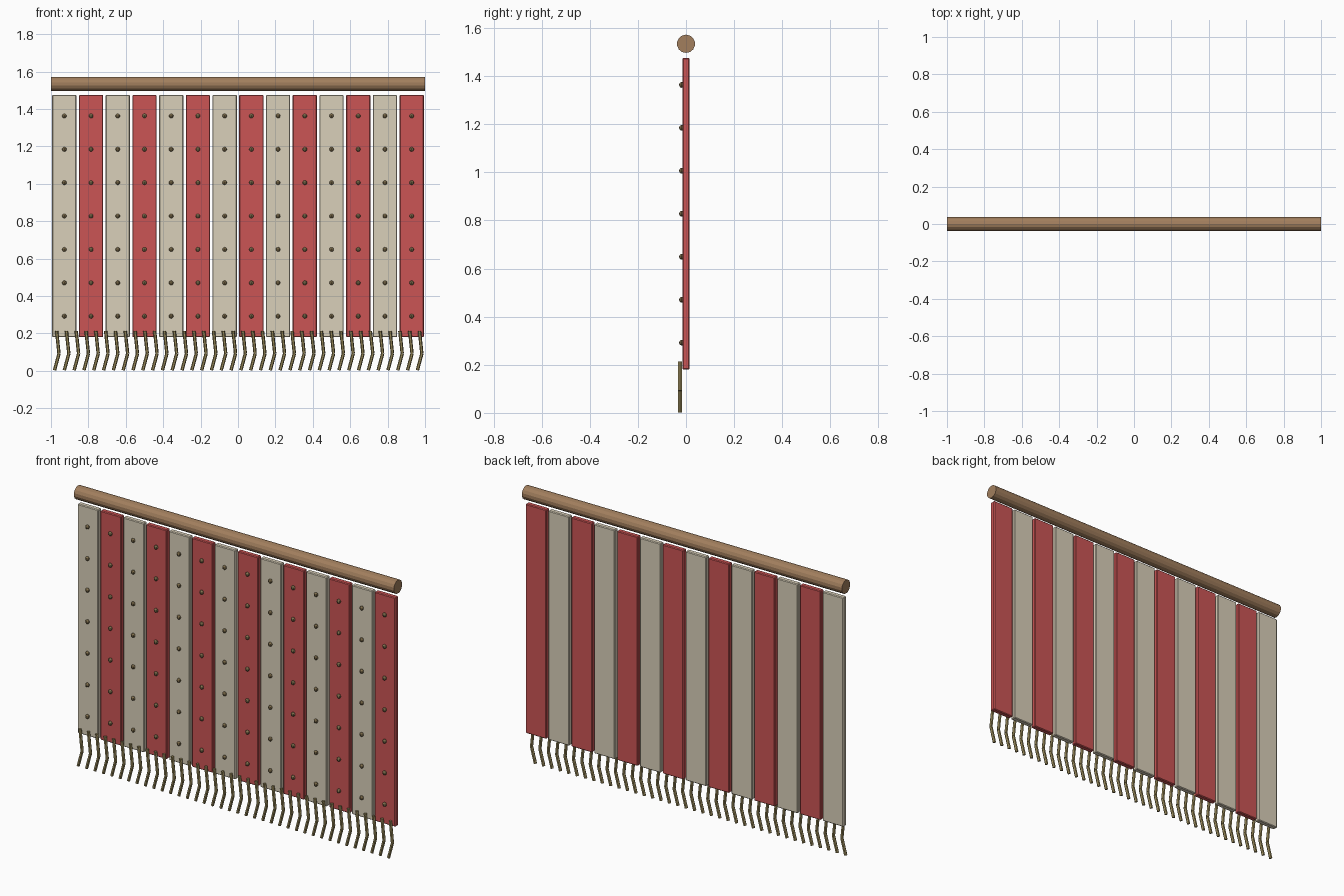
import bpy, bmesh, math
from mathutils import Vector, Matrix

if "Cube" in bpy.data.objects:
    bpy.data.objects.remove(bpy.data.objects["Cube"])


def material(name, rgb):
    m = bpy.data.materials.new(name)
    m.diffuse_color = (*rgb, 1)
    m.use_nodes = True
    m.node_tree.nodes["Principled BSDF"].inputs["Base Color"].default_value = m.diffuse_color
    return m


wood = material("wood", (0.36, 0.21, 0.11))
cream = material("cream_cloth", (0.70, 0.63, 0.49))
red = material("red_cloth", (0.60, 0.09, 0.09))
gold = material("gold_thread", (0.34, 0.27, 0.11))
brass = material("brass", (0.23, 0.17, 0.08))


def finish(bm, name, mat):
    me = bpy.data.meshes.new(name)
    bm.to_mesh(me)
    bm.free()
    me.materials.append(mat)
    ob = bpy.data.objects.new(name, me)
    bpy.context.collection.objects.link(ob)
    return ob


def rod(bm, a, b, r, sides):
    a, b = Vector(a), Vector(b)
    d = b - a
    mat = Matrix.Translation((a + b) / 2) @ d.to_track_quat('Z', 'Y').to_matrix().to_4x4()
    bmesh.ops.create_cone(bm, cap_ends=True, segments=sides, radius1=r, radius2=r,
                          depth=d.length, matrix=mat)


# Hanging pole
bm = bmesh.new()
rod(bm, (-1, 0, 1.534), (1, 0, 1.534), 0.038, 14)
finish(bm, "hanging_pole", wood)

# Alternating cloth strips, each with a column of studs
STRIPS, PITCH = 14, 2 / 14
for i in range(STRIPS):
    x = -1 + PITCH * (i + 0.5)
    bm = bmesh.new()
    bmesh.ops.create_cube(bm, size=1, matrix=Matrix.Translation((x, 0, 0.8275))
                          @ Matrix.Diagonal((0.13, 0.029, 1.295, 1)))
    strip = finish(bm, f"cloth_strip_{i + 1}", red if i % 2 else cream)
    bev = strip.modifiers.new("soft_edge", 'BEVEL')
    bev.width, bev.segments = 0.004, 1

    bm = bmesh.new()
    for k in range(7):
        bmesh.ops.create_uvsphere(bm, u_segments=8, v_segments=6, radius=0.012,
                                  matrix=Matrix.Translation((x, -0.018, 0.292 + 0.1785 * k))
                                  @ Matrix.Diagonal((1, 0.9, 1, 1)))
    finish(bm, f"studs_{i + 1}", brass)

# Fringe of kinked threads along the lower edge
bm = bmesh.new()
THREADS = 38
for i in range(THREADS):
    x = -0.97 + 1.94 * i / (THREADS - 1)
    top, knee, end = (x, -0.025, 0.213), (x + 0.013, -0.025, 0.092), (x - 0.011, -0.025, 0.003)
    rod(bm, top, knee, 0.009, 6)
    rod(bm, knee, end, 0.009, 6)
finish(bm, "fringe", gold)
